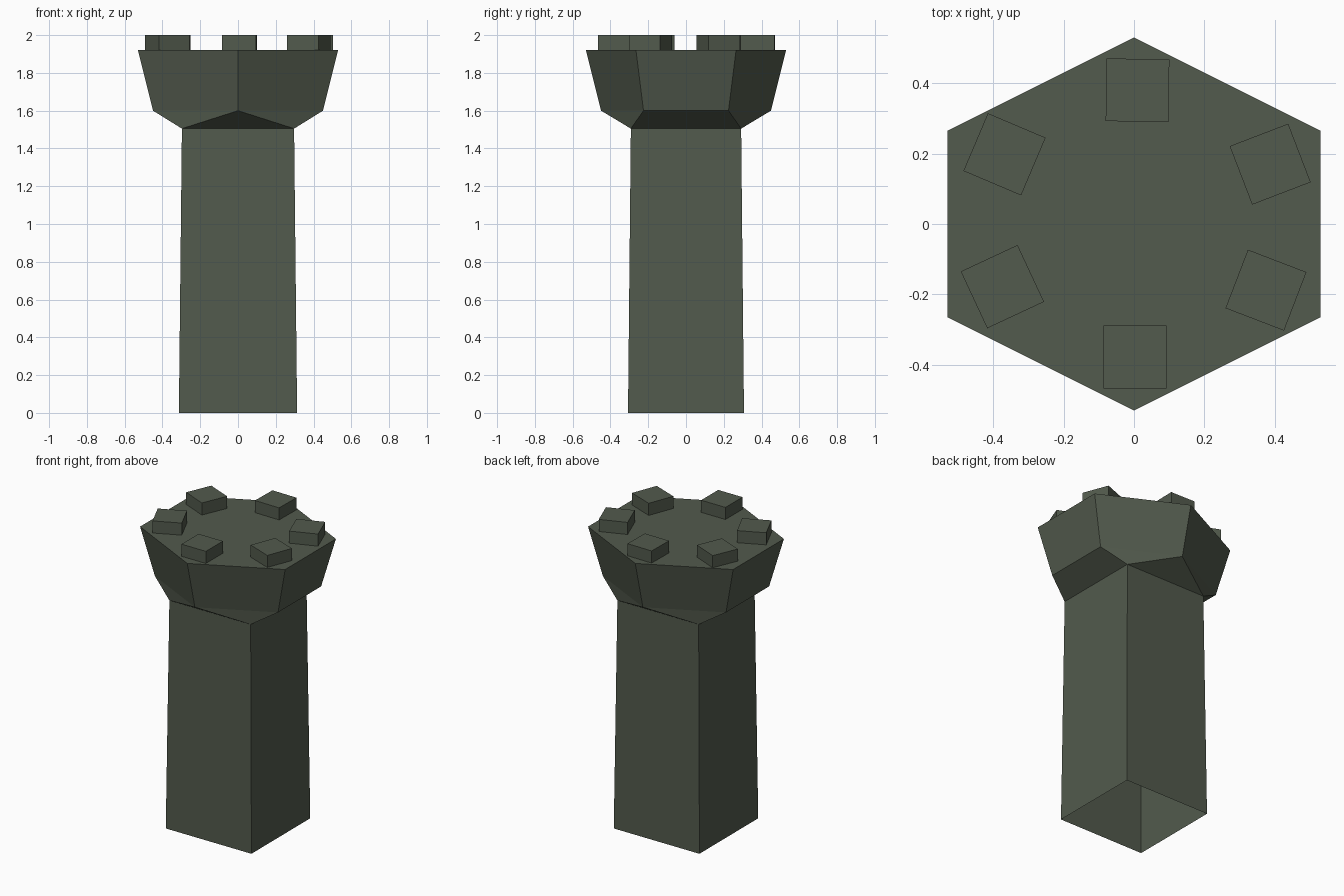
import bpy
import bmesh
from math import radians
from mathutils import Matrix

cube = bpy.data.objects.get("Cube")
if cube:
    bpy.data.objects.remove(cube, do_unlink=True)

stone = bpy.data.materials.new("mossy_stone")
stone.use_nodes = True
colour = (0.085, 0.103, 0.074, 1)
stone.diffuse_color = colour
bsdf = next(n for n in stone.node_tree.nodes if n.type == 'BSDF_PRINCIPLED')
bsdf.inputs["Base Color"].default_value = colour
bsdf.inputs["Roughness"].default_value = 0.9


def finish(name, bm):
    bmesh.ops.recalc_face_normals(bm, faces=bm.faces)
    mesh = bpy.data.meshes.new(name)
    bm.to_mesh(mesh)
    bm.free()
    mesh.materials.append(stone)
    obj = bpy.data.objects.new(name, mesh)
    bpy.context.collection.objects.link(obj)
    return obj


def square(bm, hx, hy, z):
    corners = ((hx, -hy), (hx, hy), (-hx, hy), (-hx, -hy))
    return [bm.verts.new((x, y, z)) for x, y in corners]


def hexagon(bm, r, z):
    h = r / 2
    points = ((0, -r), (r, -h), (r, h), (0, r), (-r, h), (-r, -h))
    return [bm.verts.new((x, y, z)) for x, y in points]


def bridge(bm, low, high):
    n = len(low)
    for i in range(n):
        j = (i + 1) % n
        bm.faces.new((low[i], low[j], high[j], high[i]))


TOP_X, TOP_Y, NECK = 0.297, 0.292, 1.505
DECK = 1.92

# Tapered square shaft, open underneath
bm = bmesh.new()
bridge(bm, square(bm, 0.313, 0.307, 0), square(bm, TOP_X, TOP_Y, NECK))
finish("tower_shaft", bm)

# Flared hexagonal crown growing out of the square neck
bm = bmesh.new()
neck = square(bm, TOP_X, TOP_Y, NECK)
low = hexagon(bm, 0.45, 1.6)
high = hexagon(bm, 0.53, DECK)
fr, br, bl, fl = neck
f, rf, rb, b, lb, lf = low
for face in ((fl, fr, f), (fr, rf, f), (fr, br, rb, rf), (br, b, rb),
             (br, bl, b), (bl, lb, b), (bl, fl, lf, lb), (fl, f, lf)):
    bm.faces.new(face)
bridge(bm, low, high)
bm.faces.new(high)
finish("tower_crown", bm)

# Battlement blocks around the deck: name, x, y, turn in degrees
blocks = (("front", 0.003, -0.378, 0), ("back", 0.01, 0.38, -1),
          ("front_left", 0.375, -0.188, -21), ("back_left", 0.387, 0.17, 21),
          ("front_right", -0.374, -0.178, 25), ("back_right", -0.368, 0.198, -23))
for name, x, y, turn in blocks:
    bm = bmesh.new()
    bmesh.ops.create_cube(bm, size=1, matrix=Matrix.Diagonal((0.178, 0.178, 2 - DECK, 1)))
    block = finish(name + "_battlement", bm)
    block.location = (x, y, (2 + DECK) / 2)
    block.rotation_euler.z = radians(turn)
